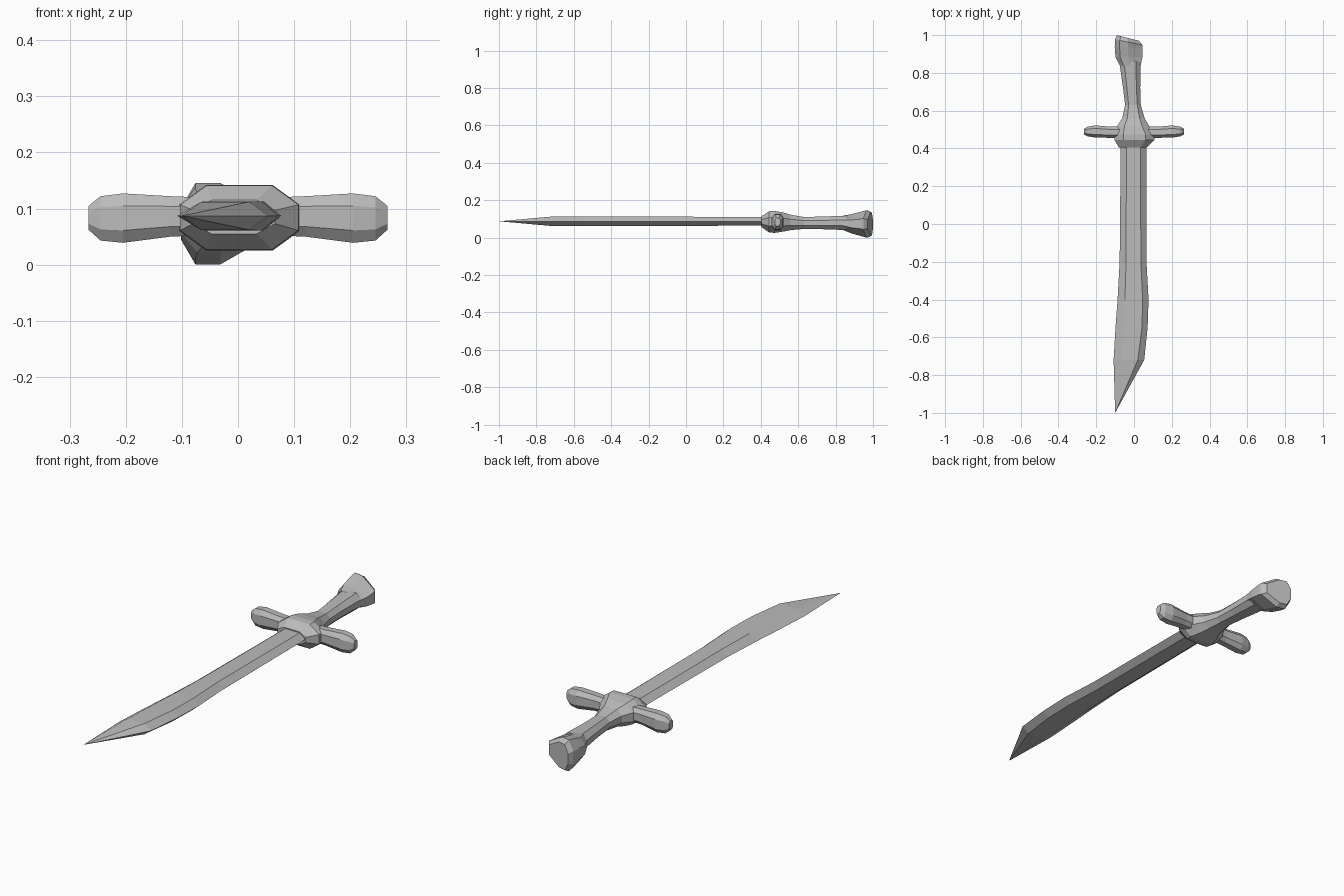
import bpy
import bmesh
import math

cube = bpy.data.objects.get("Cube")
if cube:
    bpy.data.objects.remove(cube, do_unlink=True)

steel = bpy.data.materials.new("grey steel")
steel.use_nodes = True
GREY = (0.5, 0.5, 0.5, 1)
steel.diffuse_color = GREY
steel.node_tree.nodes["Principled BSDF"].inputs["Base Color"].default_value = GREY


def loft(name, rings):
    """Skin a list of closed rings of equal length and cap both ends."""
    bm = bmesh.new()
    loops = [[bm.verts.new(p) for p in ring] for ring in rings]
    n = len(loops[0])
    for a, b in zip(loops, loops[1:]):
        for i in range(n):
            j = (i + 1) % n
            bm.faces.new((a[i], a[j], b[j], b[i]))
    bm.faces.new(loops[0][::-1])
    bm.faces.new(loops[-1])
    bmesh.ops.remove_doubles(bm, verts=bm.verts, dist=0.0005)
    bmesh.ops.recalc_face_normals(bm, faces=bm.faces)
    mesh = bpy.data.meshes.new(name)
    bm.to_mesh(mesh)
    bm.free()
    mesh.materials.append(steel)
    obj = bpy.data.objects.new(name, mesh)
    bpy.context.collection.objects.link(obj)
    return obj


def octagon(u0, u1, z0, z1, flat=0.55, side=0.4, shift=0.0):
    """Chamfered box section; shift slides its top and bottom sideways."""
    cu, hu, cz, hz = (u0 + u1) / 2, (u1 - u0) / 2, (z0 + z1) / 2, (z1 - z0) / 2
    corners = [(1, side), (flat, 1), (-flat, 1), (-1, side),
               (-1, -side), (-flat, -1), (flat, -1), (1, -side)]
    return [(cu + hu * (a + (shift if abs(b) == 1 else 0)), cz + hz * b)
            for a, b in corners]


# Blade: six-sided section, given as y, back edge, two ridges, cutting edge, half thickness
MID = 0.087
blade = []
for y, x0, xa, xb, x1, t in [
        (0.45, -0.07, -0.04, 0.035, 0.065, 0.023),
        (-0.2, -0.076, -0.042, 0.036, 0.066, 0.025),
        (-0.4, -0.087, -0.048, 0.046, 0.077, 0.026),
        (-0.55, -0.098, -0.056, 0.042, 0.072, 0.026),
        (-0.72, -0.108, -0.066, 0.02, 0.054, 0.025),
        (-1.0, -0.1, -0.1, -0.1, -0.1, 0.0)]:
    blade.append([(x0, y, MID), (xa, y, MID + t), (xb, y, MID + t),
                  (x1, y, MID), (xb, y, MID - t), (xa, y, MID - t)])
loft("blade", blade)

# Guard body flowing into the grip: y, x range, z range
hilt = [(0.405, -0.08, 0.066, 0.055, 0.115),
        (0.445, -0.103, 0.108, 0.027, 0.141),
        (0.475, -0.105, 0.11, 0.025, 0.142),
        (0.52, -0.088, 0.08, 0.032, 0.134),
        (0.56, -0.062, 0.056, 0.04, 0.122),
        (0.63, -0.047, 0.036, 0.046, 0.11),
        (0.72, -0.058, 0.033, 0.045, 0.112),
        (0.86, -0.078, 0.036, 0.04, 0.117)]
loft("guard_and_grip", [[(x, y, z) for x, z in octagon(x0, x1, z0, z1)]
                        for y, x0, x1, z0, z1 in hilt])

# Pommel: flared knob whose end slopes back toward +x
pommel = [(0.84, -0.076, 0.036, 0.04, 0.117, 0.0),
          (0.885, -0.098, 0.045, 0.022, 0.125, 0.0),
          (0.935, -0.102, 0.046, 0.008, 0.138, 0.0),
          (0.965, -0.101, 0.044, 0.0, 0.146, 0.2),
          (0.987, -0.09, 0.028, 0.012, 0.132, 0.25)]
loft("pommel", [[(x, y - slope * (x + 0.04), z)
                 for x, z in octagon(x0, x1, z0, z1, 0.3, 0.4, -0.35)]
                for y, x0, x1, z0, z1, slope in pommel])

# Guard arms: distance from centre, y range, z range
arm = [(0.07, 0.456, 0.515, 0.052, 0.12),
       (0.12, 0.456, 0.515, 0.05, 0.122),
       (0.205, 0.458, 0.522, 0.039, 0.127),
       (0.245, 0.464, 0.515, 0.043, 0.122),
       (0.266, 0.475, 0.504, 0.062, 0.105)]
for name, side in (("left_guard_arm", 1), ("right_guard_arm", -1)):
    loft(name, [[(side * d, y, z) for y, z in octagon(y0, y1, z0, z1, 0.5, 0.5)]
                for d, y0, y1, z0, z1 in arm])
